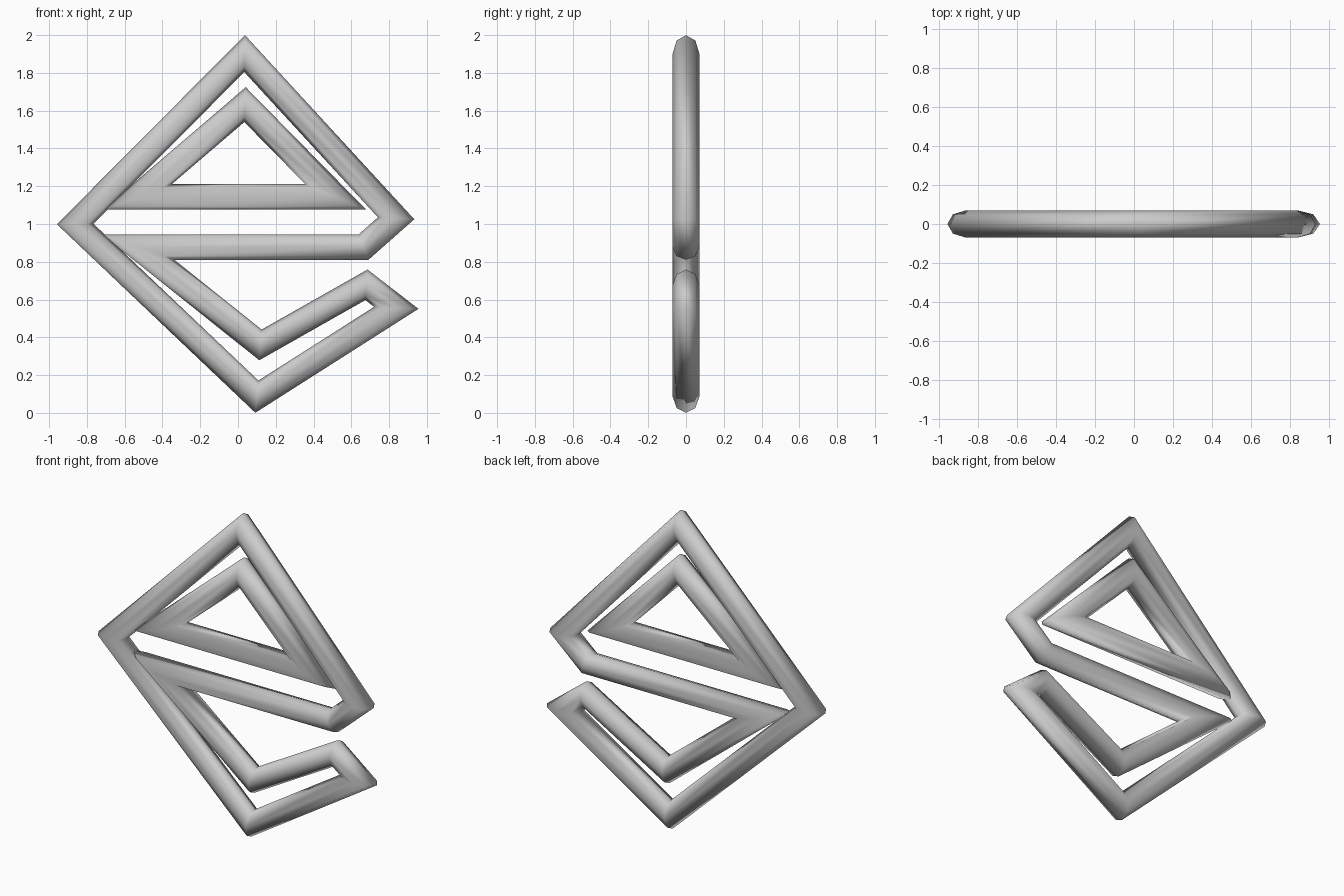
import bpy, bmesh, math
from mathutils import Vector

cube = bpy.data.objects.get("Cube")
if cube:
    bpy.data.objects.remove(cube, do_unlink=True)

RADIUS = 0.0675   # tube half width in the plane of the emblem
DEPTH = 0.0705    # tube half depth
SIDES = 8

grey = bpy.data.materials.new("plain grey")
grey.use_nodes = True
colour = (0.6, 0.6, 0.6, 1)
grey.diffuse_color = colour
grey.node_tree.nodes["Principled BSDF"].inputs["Base Color"].default_value = colour


def mitred_tube(name, path):
    """Closed tube through (x, z) corners, with a mitred ring at each corner."""
    bm = bmesh.new()
    points = [Vector(p) for p in path]
    rings = []
    for i, p in enumerate(points):
        d_in = (p - points[i - 1]).normalized()
        d_out = (points[(i + 1) % len(points)] - p).normalized()
        n_in = Vector((-d_in.y, d_in.x))
        n_out = Vector((-d_out.y, d_out.x))
        mitre = (n_in + n_out) * RADIUS / (1 + n_in.dot(n_out))
        ring = []
        for k in range(SIDES):
            a = math.tau * k / SIDES
            q = p + mitre * math.cos(a)
            ring.append(bm.verts.new((q.x, DEPTH * math.sin(a), q.y)))
        rings.append(ring)
    for i, ring in enumerate(rings):
        prev = rings[i - 1]
        for k in range(SIDES):
            j = (k + 1) % SIDES
            bm.faces.new((prev[k], prev[j], ring[j], ring[k]))
    bmesh.ops.recalc_face_normals(bm, faces=bm.faces)
    for f in bm.faces:
        f.smooth = True
    mesh = bpy.data.meshes.new(name)
    bm.to_mesh(mesh)
    bm.free()
    mesh.materials.append(grey)
    obj = bpy.data.objects.new(name, mesh)
    bpy.context.collection.objects.link(obj)
    return obj


# Outer band, folding back on itself along the middle bar and lower V
mitred_tube("outer_band", [
    (-0.862, 1.0), (0.035, 1.902), (0.837, 1.03), (0.665, 0.878),
    (-0.53, 0.878), (0.119, 0.36), (0.68, 0.678), (0.838, 0.556),
    (0.10, 0.086)])

# Separate triangle inside the upper half
mitred_tube("inner_triangle", [
    (-0.533, 1.143), (0.037, 1.632), (0.518, 1.143)])
